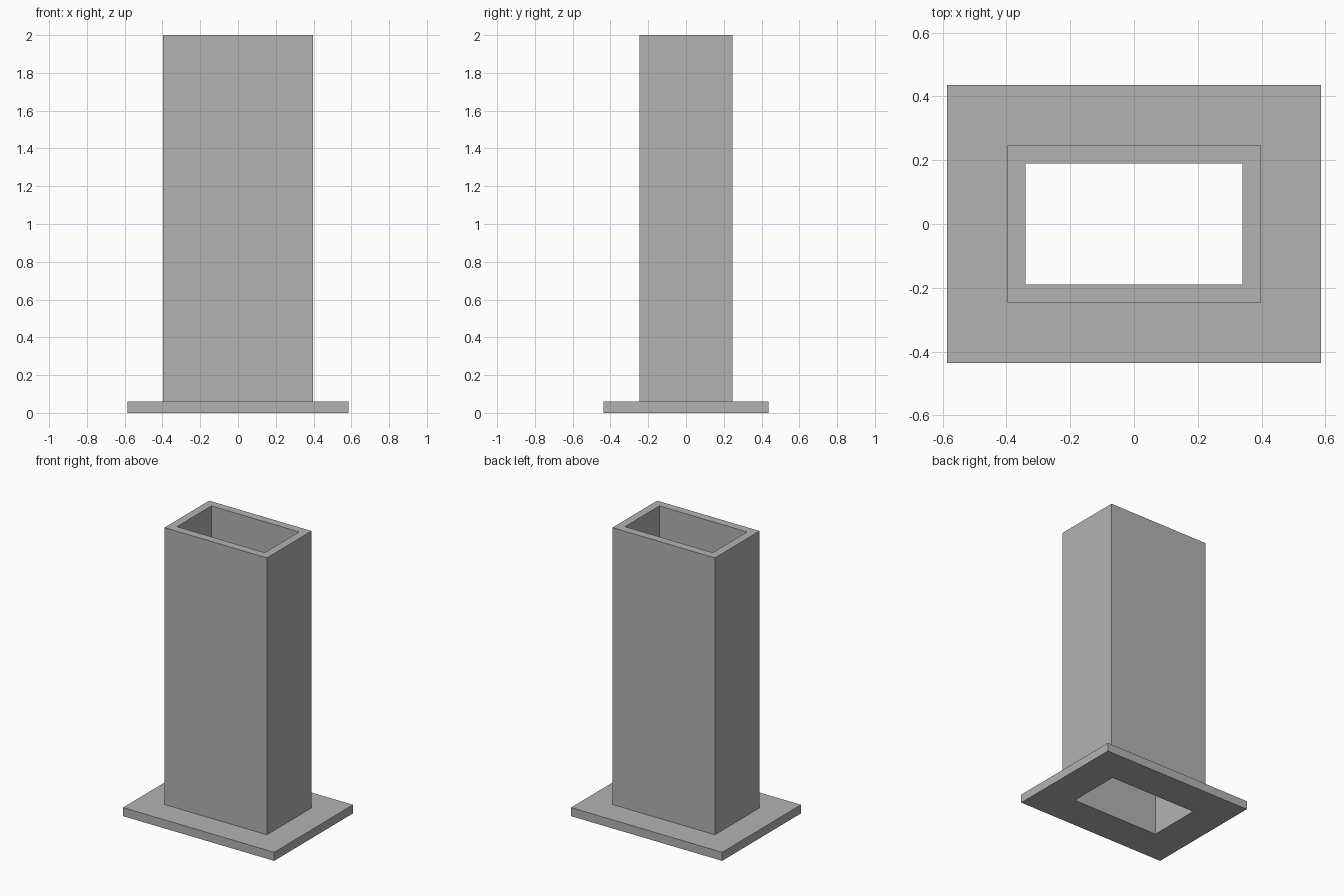
import bpy
import bmesh

cube = bpy.data.objects.get("Cube")
if cube:
    bpy.data.objects.remove(cube, do_unlink=True)

# Single grey material
GREY = (0.45, 0.45, 0.45, 1.0)
grey = bpy.data.materials.new("plain grey")
grey.use_nodes = True
grey.diffuse_color = GREY
for node in grey.node_tree.nodes:
    if node.type == 'BSDF_PRINCIPLED':
        node.inputs["Base Color"].default_value = GREY

# Opening half sizes, and the wall profile as (offset outward, height)
HOLE_X, HOLE_Y = 0.34, 0.19
WALL, FLANGE = 0.057, 0.246
BASE_TOP, HEIGHT = 0.06, 2.0
PROFILE = [(0, 0), (FLANGE, 0), (FLANGE, BASE_TOP),
           (WALL, BASE_TOP), (WALL, HEIGHT), (0, HEIGHT)]
CORNERS = [(-1, -1), (1, -1), (1, 1), (-1, 1)]


def sweep_around_opening(name, profile):
    """Sweep a closed wall profile around the rectangular opening."""
    bm = bmesh.new()
    rings = [[bm.verts.new((sx * (HOLE_X + d), sy * (HOLE_Y + d), z))
              for sx, sy in CORNERS] for d, z in profile]
    for ring, following in zip(rings, rings[1:] + rings[:1]):
        for i in range(4):
            j = (i + 1) % 4
            bm.faces.new((ring[i], ring[j], following[j], following[i]))
    bmesh.ops.recalc_face_normals(bm, faces=bm.faces)
    mesh = bpy.data.meshes.new(name)
    bm.to_mesh(mesh)
    bm.free()
    mesh.materials.append(grey)
    obj = bpy.data.objects.new(name, mesh)
    bpy.context.collection.objects.link(obj)
    return obj


# Hollow rectangular tube with its flat base flange
sweep_around_opening("hollow_tube_with_base_flange", PROFILE)
